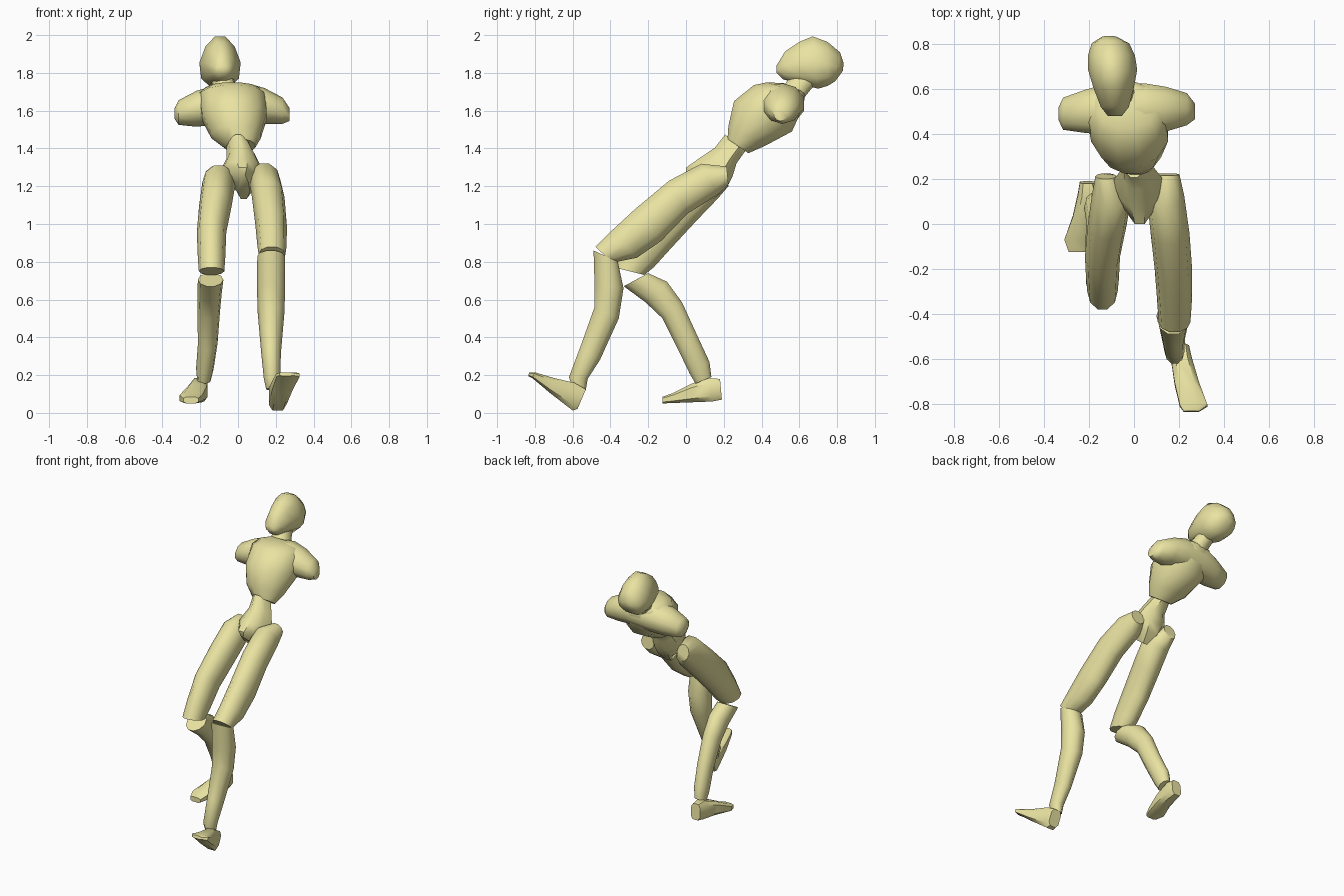
import bpy, bmesh, math
from mathutils import Vector

mat = bpy.data.materials.new("pale_yellow")
mat.diffuse_color = (0.82, 0.77, 0.36, 1)


def skin(name, rings, sides=10, power=1.0, egg=0.0, angle=50):
    """Skin rings of (centre, half vector a, half vector b); egg narrows b toward +a."""
    bm = bmesh.new()
    loops = []
    for c, a, b in rings:
        loop = []
        for i in range(sides):
            t = 2 * math.pi * (i + 0.5) / sides
            u, v = (math.copysign(abs(f) ** power, f) for f in (math.cos(t), math.sin(t)))
            loop.append(bm.verts.new(c + a * u + b * v * (1 - egg * u)))
        loops.append(loop)
    for p, q in zip(loops, loops[1:]):
        for i in range(sides):
            j = (i + 1) % sides
            bm.faces.new((p[i], p[j], q[j], q[i]))
    bm.faces.new(loops[0][::-1])
    bm.faces.new(loops[-1])
    bmesh.ops.recalc_face_normals(bm, faces=bm.faces)
    me = bpy.data.meshes.new(name)
    bm.to_mesh(me)
    bm.free()
    me.materials.append(mat)
    ob = bpy.data.objects.new(name, me)
    bpy.context.collection.objects.link(ob)
    bpy.ops.object.select_all(action='DESELECT')
    ob.select_set(True)
    bpy.context.view_layer.objects.active = ob
    bpy.ops.object.shade_smooth_by_angle(angle=math.radians(angle))
    return ob


def side_rings(rows):
    """Rows of x, half width, front y, front z, back y, back z."""
    out = []
    for x, w, fy, fz, by, bz in rows:
        f, b = Vector((x, fy, fz)), Vector((x, by, bz))
        out.append(((f + b) / 2, (f - b) / 2 * 1.04, Vector((w * 1.04, 0, 0))))
    return out


# Head and neck
skin("head", side_rings([
    (-.085, .03, .48, 1.84, .48, 1.80),
    (-.085, .06, .525, 1.915, .515, 1.765),
    (-.09, .085, .60, 1.965, .60, 1.74),
    (-.095, .105, .67, 1.995, .70, 1.715),
    (-.10, .10, .75, 1.965, .75, 1.73),
    (-.105, .08, .815, 1.91, .79, 1.755),
    (-.11, .03, .835, 1.85, .83, 1.81)]), egg=0.22)
skin("neck", side_rings([
    (-.05, .07, .50, 1.71, .62, 1.66),
    (-.07, .06, .53, 1.75, .66, 1.71),
    (-.09, .06, .57, 1.80, .71, 1.76)]))

# Chest
skin("chest", side_rings([
    (.01, .08, .22, 1.45, .33, 1.375),
    (-.01, .13, .225, 1.52, .42, 1.415),
    (-.02, .17, .255, 1.65, .56, 1.49),
    (-.03, .175, .36, 1.735, .62, 1.62),
    (-.03, .14, .43, 1.75, .63, 1.68),
    (-.045, .07, .52, 1.745, .62, 1.70)]), sides=12)

# Shoulder stumps, skinned from side to side
yoke = [(-.335, .49, 1.585, .03, .03), (-.315, .49, 1.59, .075, .065),
        (-.22, .50, 1.61, .10, .095), (-.12, .51, 1.63, .12, .105),
        (.05, .51, 1.64, .12, .105), (.14, .51, 1.625, .105, .095),
        (.235, .51, 1.60, .075, .07), (.272, .50, 1.58, .035, .035)]
skin("shoulders", [(Vector((x, y, z)), Vector((0, ry, 0)), Vector((0, 0, rz)))
                   for x, y, z, ry, rz in yoke])

# Waist and wedge-shaped pelvis
skin("pelvis", side_rings([
    (0, .055, .205, 1.475, .32, 1.39),
    (.02, .075, .15, 1.405, .27, 1.32),
    (.02, .105, .06, 1.345, .25, 1.25),
    (.025, .08, -.005, 1.30, .22, 1.19),
    (.03, .03, .0, 1.26, .15, 1.13)]), sides=8, egg=0.35)

# Thighs
skin("left_thigh", side_rings([
    (.15, .05, .215, 1.305, .225, 1.21),
    (.14, .08, .08, 1.32, .17, 1.155),
    (.16, .083, -.09, 1.23, .01, 1.055),
    (.175, .08, -.27, 1.08, -.13, .91),
    (.18, .075, -.40, .96, -.26, .82),
    (.18, .068, -.48, .88, -.39, .795)]))
skin("right_thigh", side_rings([
    (-.125, .045, .20, 1.305, .225, 1.20),
    (-.10, .085, .07, 1.31, .17, 1.135),
    (-.12, .083, -.07, 1.18, .05, 1.01),
    (-.14, .075, -.22, 1.03, -.07, .88),
    (-.14, .07, -.32, .88, -.17, .77),
    (-.14, .065, -.38, .77, -.22, .73)]))

# Shins
skin("left_shin", side_rings([
    (.175, .07, -.49, .86, -.36, .80),
    (.175, .072, -.485, .68, -.33, .66),
    (.175, .068, -.485, .56, -.355, .50),
    (.175, .05, -.56, .35, -.455, .28),
    (.18, .042, -.62, .19, -.52, .18),
    (.18, .03, -.60, .13, -.53, .12)]))
skin("right_shin", side_rings([
    (-.145, .065, -.33, .67, -.20, .74),
    (-.15, .062, -.215, .585, -.10, .695),
    (-.155, .058, -.125, .50, -.02, .585),
    (-.16, .05, -.04, .33, .06, .41),
    (-.175, .045, .02, .205, .125, .27),
    (-.18, .035, .05, .155, .135, .19)]))

# Feet, boxy sections from heel to toe (upper point, then sole point)
skin("left_foot", side_rings([
    (.205, .04, -.53, .125, -.575, .02),
    (.21, .047, -.59, .16, -.60, .012),
    (.235, .055, -.70, .185, -.72, .105),
    (.265, .062, -.80, .215, -.815, .185),
    (.255, .035, -.83, .215, -.835, .195)]), sides=8, power=0.6, angle=40)
skin("right_foot", side_rings([
    (-.205, .036, .18, .18, .19, .07),
    (-.205, .045, .12, .185, .14, .06),
    (-.22, .052, .03, .155, .04, .056),
    (-.25, .06, -.07, .105, -.07, .052),
    (-.25, .04, -.125, .085, -.125, .05)]), sides=8, power=0.6, angle=40)
